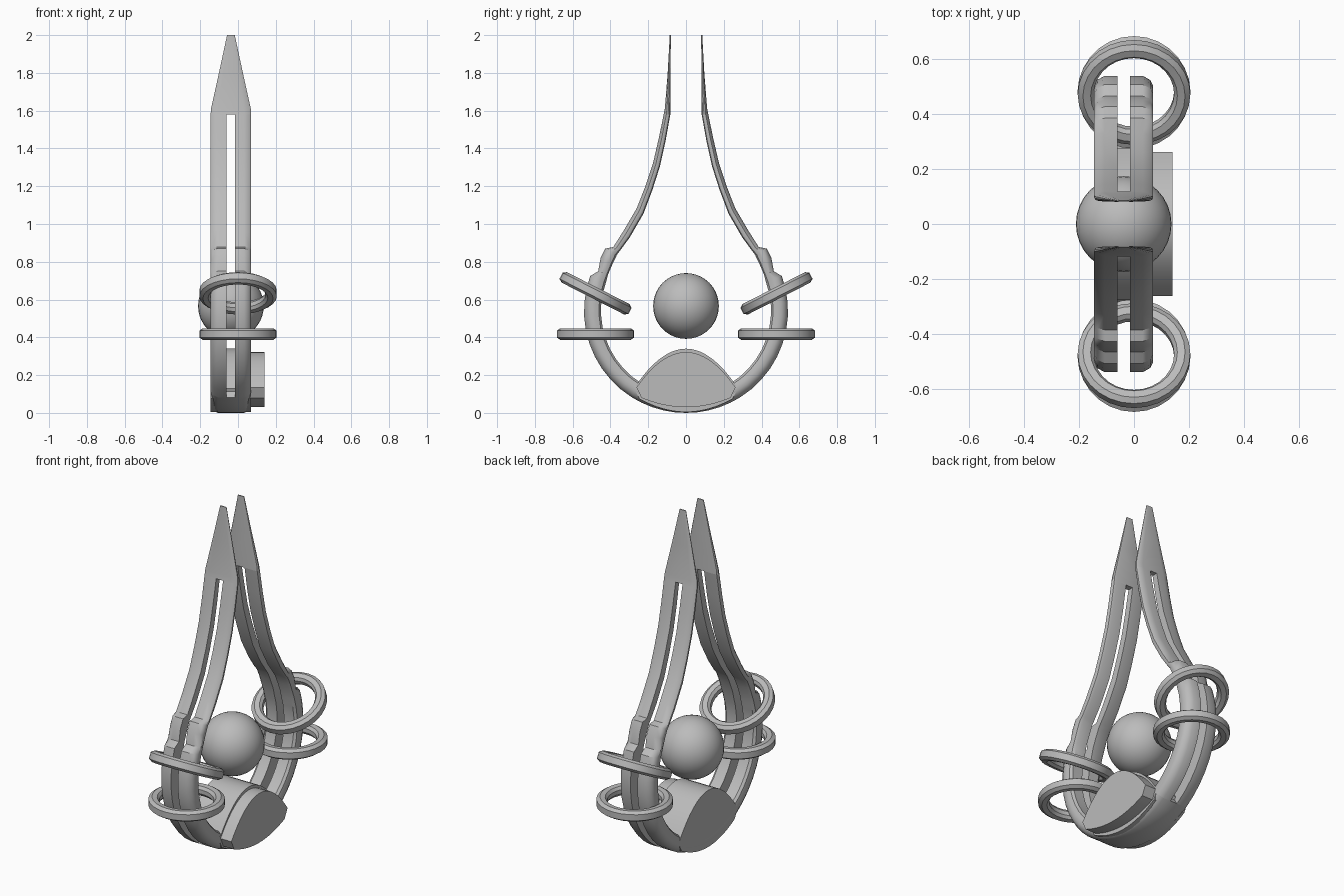
import bpy, bmesh, math
from mathutils import Matrix

if "Cube" in bpy.data.objects:
    bpy.data.objects.remove(bpy.data.objects["Cube"])

CX = -0.0375          # centre of the prongs and orb in x
grey = bpy.data.materials.new("plain grey")
grey.diffuse_color = (0.5, 0.5, 0.5, 1)
grey.use_nodes = True
grey.node_tree.nodes["Principled BSDF"].inputs["Base Color"].default_value = grey.diffuse_color


def finish(name, bm, angle=35):
    bmesh.ops.recalc_face_normals(bm, faces=bm.faces)
    me = bpy.data.meshes.new(name)
    bm.to_mesh(me)
    bm.free()
    ob = bpy.data.objects.new(name, me)
    bpy.context.collection.objects.link(ob)
    me.materials.append(grey)
    bpy.ops.object.select_all(action='DESELECT')
    ob.select_set(True)
    bpy.context.view_layer.objects.active = ob
    bpy.ops.object.shade_smooth_by_angle(angle=math.radians(angle))
    return ob


def loft(name, loops, closed=False, angle=35):
    bm = bmesh.new()
    rows = [[bm.verts.new(p) for p in lp] for lp in loops]
    n = len(rows[0])
    pairs = list(zip(rows, rows[1:])) + ([(rows[-1], rows[0])] if closed else [])
    for a, b in pairs:
        for i in range(n):
            j = (i + 1) % n
            bm.faces.new((a[i], a[j], b[j], b[i]))
    if not closed:
        bm.faces.new(rows[0])
        bm.faces.new(rows[-1])
    return finish(name, bm, angle)


def arc(deg):
    """outer and inner point on the round lower part of the claw"""
    a = math.radians(deg)
    return tuple((r * math.cos(a), 0.54 + r * math.sin(a)) for r in (0.54, 0.45))


# cross-sections: x from the centre, t from the inner (0) to outer (1) surface
RAIL = [(.0225, 0), (.088, 0), (.102, .12), (.1075, .35), (.1075, .6), (.097, .83), (.07, 1), (.0225, 1)]
HALF = RAIL[1:-1]
FULL = HALF + [(-x, t) for x, t in reversed(HALF)]


def section(shape, st, sy=1, sx=1, w=1):
    (oy, oz), (iy, iz) = st
    return [(CX + sx * w * x, sy * (iy + t * (oy - iy)), iz + t * (oz - iz)) for x, t in shape]


# stations of one prong: lower circle, knuckle, long blade
circle = [arc(-58 + 7.8 * k) for k in range(11)]
blade = [((.465, .75), (.413, .732)), ((.452, .82), (.388, .79)), ((.427, .87), (.365, .838)),
         ((.385, .878), (.35, .858)), ((.33, .965), (.297, .93)), ((.26, 1.085), (.225, 1.055)),
         ((.215, 1.2), (.178, 1.18)), ((.175, 1.32), (.138, 1.305)), ((.145, 1.45), (.108, 1.44)),
         ((.118, 1.58), (.083, 1.58))]
tip = [(blade[-1], 1), (((.112, 1.61), (.083, 1.61)), .98),
       (((.097, 1.8), (.082, 1.8)), .59), (((.086, 2.0), (.08, 2.0)), .19)]

for sy, side in ((1, "back"), (-1, "front")):
    for sx, hand in ((1, "right"), (-1, "left")):
        loft(f"{side}_prong_{hand}_rail", [section(RAIL, s, sy, sx) for s in circle + blade])
    loft(f"{side}_prong_tip", [section(FULL, s, sy, 1, w) for s, w in tip])

# solid bottom joining both prongs
loft("claw_base", [section(FULL, arc(-122 + 6.4 * k)) for k in range(11)])


# lens-shaped body and its raised side plate
def lens(name, x0, x1, half, corner_z, low, top, n=16):
    us = [-1 + 2 * k / n for k in range(n + 1)]
    upper = [(half * u, corner_z + (top - corner_z) * (1 - abs(u) ** 2.0)) for u in us]
    lower = [(half * .9 * u, low + (corner_z - .055 - low) * u * u) for u in reversed(us)]
    return loft(name, [[(x, y, z) for y, z in upper + lower] for x in (x0, x1)])


lens("lens_body", CX - .107, CX + .107, .275, .13, .005, .34)
lens("side_plate", .06, .14, .262, .135, .03, .322)

# floating orb
bm = bmesh.new()
bmesh.ops.create_uvsphere(bm, u_segments=32, v_segments=20, radius=.174,
                          matrix=Matrix.Translation((CX, 0, .566)))
finish("orb", bm)

# rings around each prong, one level and one tilted
RING = [(.205, -.018), (.205, .018), (.186, .031), (.158, .028), (.146, .012),
        (.146, -.012), (.158, -.028), (.186, -.031)]
for sy, side in ((1, "back"), (-1, "front")):
    for label, z, tilt in (("level", .417, 0), ("tilted", .633, 27)):
        m = Matrix.Translation((0, sy * .479, z)) @ Matrix.Rotation(math.radians(sy * tilt), 4, 'X')
        loops = []
        for k in range(28):
            rot = m @ Matrix.Rotation(2 * math.pi * k / 28, 4, 'Z')
            loops.append([rot @ Matrix.Translation((r, 0, h)).to_translation() for r, h in RING])
        loft(f"{side}_{label}_ring", loops, closed=True)
